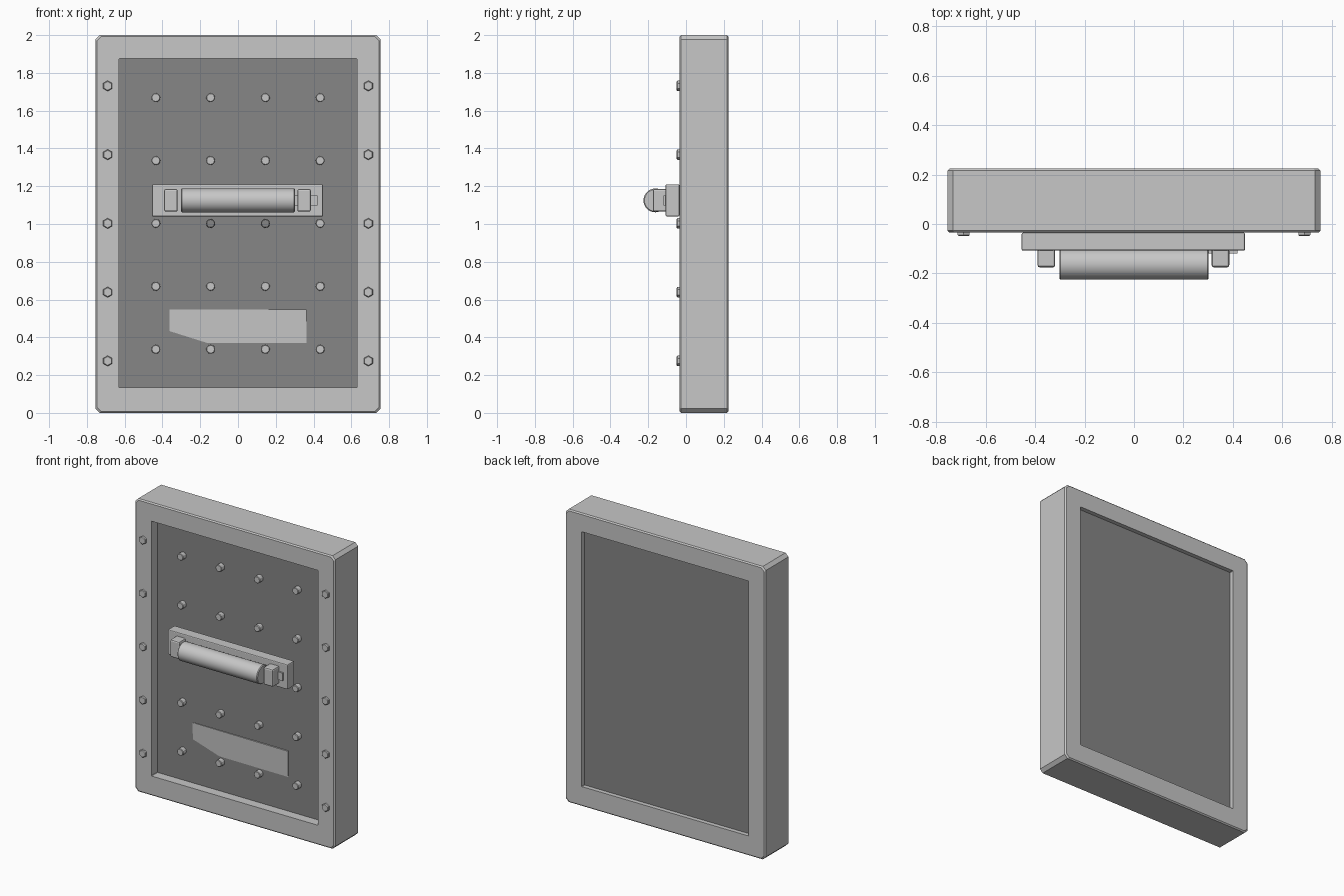
import bpy, bmesh, math
from mathutils import Matrix

cube = bpy.data.objects.get("Cube")
if cube:
    bpy.data.objects.remove(cube)


def material(name, value):
    m = bpy.data.materials.new(name)
    m.use_nodes = True
    color = (value, value, value, 1)
    m.diffuse_color = color
    m.node_tree.nodes["Principled BSDF"].inputs["Base Color"].default_value = color
    return m


LIGHT = material("light grey metal", 0.57)
DARK = material("dark grey panel", 0.24)


def finish(name, bm, mat, smooth=False):
    bmesh.ops.recalc_face_normals(bm, faces=bm.faces)
    mesh = bpy.data.meshes.new(name)
    bm.to_mesh(mesh)
    bm.free()
    mesh.materials.append(mat)
    ob = bpy.data.objects.new(name, mesh)
    bpy.context.collection.objects.link(ob)
    if smooth:
        bpy.ops.object.select_all(action='DESELECT')
        ob.select_set(True)
        bpy.context.view_layer.objects.active = ob
        bpy.ops.object.shade_smooth_by_angle(angle=math.radians(40))
    return ob


def box(name, xs, ys, zs, mat=LIGHT, bevel=0.0):
    bm = bmesh.new()
    bmesh.ops.create_cube(bm, size=1)
    size = [b - a for a, b in (xs, ys, zs)]
    centre = [(a + b) / 2 for a, b in (xs, ys, zs)]
    bmesh.ops.scale(bm, vec=size, verts=bm.verts)
    if bevel:
        bmesh.ops.bevel(bm, geom=bm.edges[:], offset=bevel, segments=2,
                        profile=0.5, affect='EDGES')
    ob = finish(name, bm, mat)
    ob.location = centre
    return ob


def stud(name, x, z, y_back, radius, height, sides, mat=LIGHT):
    """Bolt head with a chamfered front rim, pointing to -y."""
    bm = bmesh.new()
    turn = Matrix.Rotation(math.pi / 2, 4, 'X') @ Matrix.Rotation(math.pi / 2, 4, 'Z')
    bmesh.ops.create_cone(bm, cap_ends=True, segments=sides, radius1=radius,
                          radius2=radius, depth=height, matrix=turn)
    rim = [e for e in bm.edges if all(v.co.y < 0 for v in e.verts)]
    bmesh.ops.bevel(bm, geom=rim, offset=radius * 0.15, segments=1, affect='EDGES')
    # put hexagon points to the sides
    if sides == 6:
        bmesh.ops.rotate(bm, verts=bm.verts,
                         matrix=Matrix.Rotation(math.pi / 2, 3, 'Y'))
    ob = finish(name, bm, mat)
    ob.location = (x, y_back - height / 2, z)
    return ob


# Frame: a closed cross-section lofted around a rectangle with cut corners
def corner_loop(bm, half_x, z0, z1, cut, y):
    pts = []
    for sx, top in ((1, False), (1, True), (-1, True), (-1, False)):
        z, inward = (z1, -cut) if top else (z0, cut)
        pair = [((half_x - cut) * sx, z), (half_x * sx, z + inward)]
        if (sx > 0) == top:
            pair.reverse()
        pts += pair
    return [bm.verts.new((x, y, z)) for x, z in pts]


FRONT, BACK, SOFT = -0.035, 0.225, 0.008
bm = bmesh.new()
loops = [
    corner_loop(bm, 0.755 - SOFT, SOFT, 2 - SOFT, 0.022, FRONT),
    corner_loop(bm, 0.755, 0, 2, 0.022, FRONT + SOFT),
    corner_loop(bm, 0.755, 0, 2, 0.022, BACK - SOFT),
    corner_loop(bm, 0.755 - SOFT, SOFT, 2 - SOFT, 0.022, BACK),
    corner_loop(bm, 0.63, 0.135, 1.875, 0.002, BACK),
    corner_loop(bm, 0.63, 0.135, 1.875, 0.002, FRONT),
]
for a, b in zip(loops, loops[1:] + loops[:1]):
    for i in range(8):
        j = (i + 1) % 8
        bm.faces.new((a[i], a[j], b[j], b[i]))
finish("frame", bm, LIGHT)

# Recessed panel
PANEL = 0.03
box("panel", (-0.635, 0.635), (PANEL, 0.195), (0.13, 1.88), DARK)

# Hexagonal bolts on the side rails
for side, sx in (("right", -1), ("left", 1)):
    for i in range(5):
        stud(f"{side}_frame_bolt_{i + 1}", sx * 0.69, 0.275 + i * 0.364,
             FRONT, 0.028, 0.014, 6)

# Rivet grid on the panel
for row in range(5):
    for col in range(4):
        x = -0.435 + col * 0.29
        shaded = row == 2 and col in (1, 2)
        stud(f"panel_rivet_{row + 1}_{col + 1}", x, 0.337 + row * 0.333,
             PANEL, 0.024, 0.035, 12, DARK if shaded else LIGHT)

# Handle: backing plate, two clamps, end peg and round grip
box("handle_plate", (-0.455, 0.45), (-0.108, -0.035), (1.04, 1.21), LIGHT, 0.006)
for side, x in (("right", -0.355), ("left", 0.35)):
    box(f"{side}_handle_clamp", (x - 0.036, x + 0.036), (-0.176, -0.1),
        (1.065, 1.185), LIGHT, 0.01)
box("handle_peg", (0.3, 0.42), (-0.12, -0.1), (1.097, 1.15))

bm = bmesh.new()
bmesh.ops.create_cone(bm, cap_ends=True, segments=32, radius1=0.063, radius2=0.063,
                      depth=0.605, matrix=Matrix.Rotation(math.pi / 2, 4, 'Y'))
caps = [e for e in bm.edges if abs(e.verts[0].co.x - e.verts[1].co.x) < 0.01]
bmesh.ops.bevel(bm, geom=caps, offset=0.005, segments=1, affect='EDGES')
grip = finish("handle_grip", bm, LIGHT, smooth=True)
grip.location = (0, -0.162, 1.125)

# Label plate, slightly tilted so its lower corner sinks into the panel
label = box("label_plate", (-0.362, 0.362), (0.026, 0.034), (0.37, 0.548))
label.rotation_euler = (0.0285, 0, -0.009)
